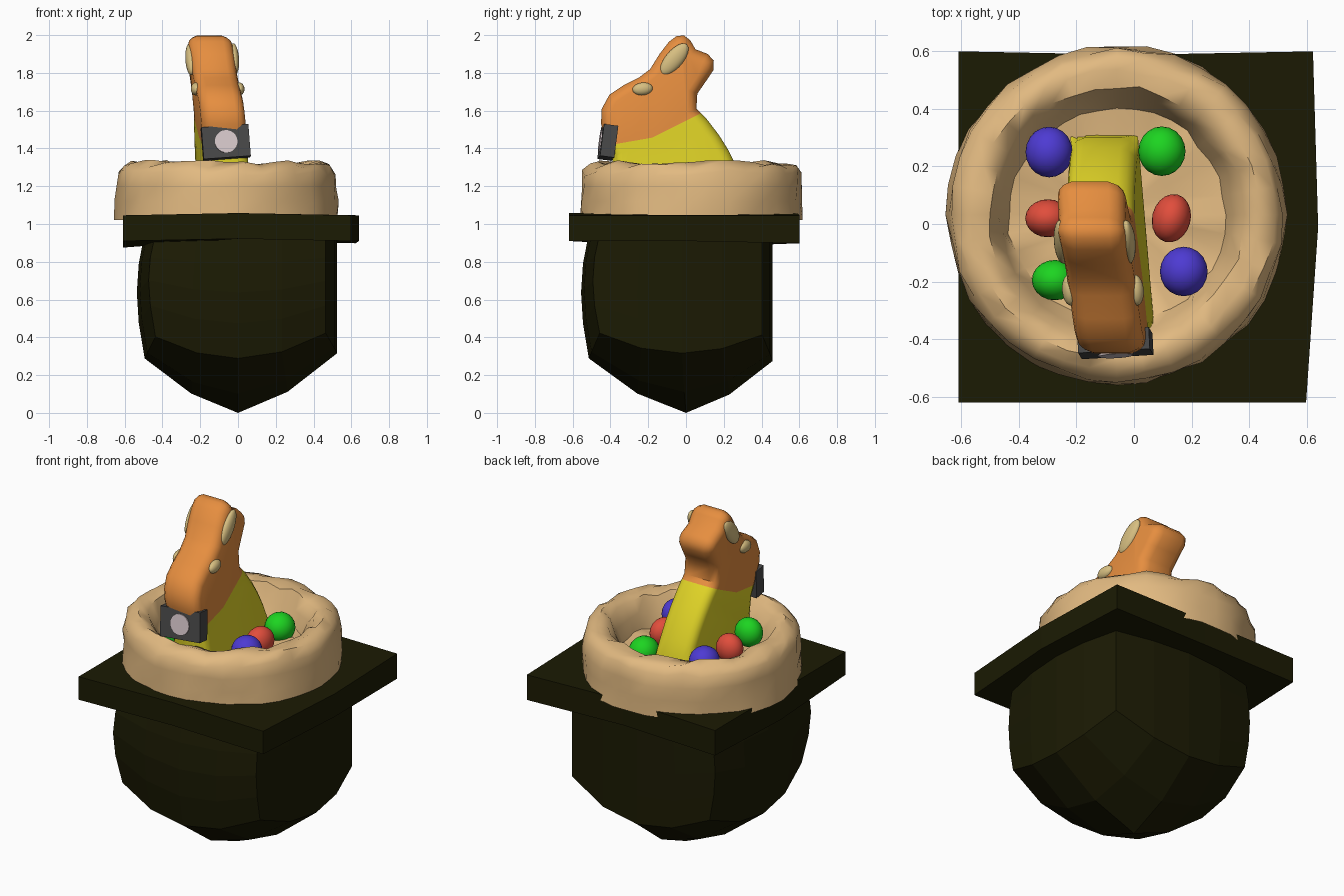
import bpy, bmesh, math, random
from mathutils import Vector

random.seed(4)
if "Cube" in bpy.data.objects:
    bpy.data.objects.remove(bpy.data.objects["Cube"], do_unlink=True)


def material(name, r, g, b):
    m = bpy.data.materials.new(name)
    m.use_nodes = True
    m.diffuse_color = (r, g, b, 1)
    m.node_tree.nodes["Principled BSDF"].inputs["Base Color"].default_value = (r, g, b, 1)
    return m


OLIVE = material("dark olive", .011, .0105, .001)
TAN = material("tan", .76, .49, .22)
ORANGE = material("orange", .79, .27, .05)
YELLOW = material("yellow", .75, .66, .02)
BEIGE = material("beige", .68, .52, .22)
RED = material("red", .75, .075, .045)
GREEN = material("green", .012, .66, .015)
BLUE = material("blue", .075, .043, .65)
GREY = material("dark grey", .065, .065, .065)
PALE = material("pale pink", .68, .58, .6)


def finish(name, bm, mats, smooth=None):
    bmesh.ops.recalc_face_normals(bm, faces=bm.faces[:])
    mesh = bpy.data.meshes.new(name)
    bm.to_mesh(mesh)
    bm.free()
    ob = bpy.data.objects.new(name, mesh)
    bpy.context.collection.objects.link(ob)
    for m in mats:
        mesh.materials.append(m)
    if smooth:
        bpy.ops.object.select_all(action="DESELECT")
        ob.select_set(True)
        bpy.context.view_layer.objects.active = ob
        bpy.ops.object.shade_smooth_by_angle(angle=math.radians(smooth))
    return ob


def divided_cube(cuts):
    bm = bmesh.new()
    bmesh.ops.create_cube(bm, size=2)
    bmesh.ops.subdivide_edges(bm, edges=bm.edges[:], cuts=cuts, use_grid_fill=True)
    return bm


def ellipsoid(name, mat, centre, radii, turn=(0, 0, 0)):
    bm = bmesh.new()
    bmesh.ops.create_icosphere(bm, subdivisions=3, radius=1)
    ob = finish(name, bm, [mat], 60)
    ob.location, ob.scale, ob.rotation_euler = centre, radii, turn


# Pot body: a square block, bulging left and front, with a bowl-shaped underside
bm = divided_cube(3)
for v in bm.verts:
    u, t, w = v.co
    swell = .96 + .08 * (1 - w * w)
    x = u * (.455 + .06 * (1 - t * t)) * (swell if u < 0 else 1.02)
    y = t * (.455 + .06 * (1 - u * u)) * (swell if t < 0 else .93)
    low = .83 * math.hypot(x, y) ** 1.5
    z = low + (.95 - low) * (w + 1) / 2
    v.co = (x, y - .02 * max(abs(u), abs(t)), z)
finish("pot_body", bm, [OLIVE])

# Pot rim: a slightly warped square slab, sagging under its left and back
bm = divided_cube(1)
for v in bm.verts:
    u, t, w = v.co
    x, y, z = u * .61, t * .61 - .01, .99 + w * .068
    if u > 0:
        x += .03 * (1 - t * t) + .012 * t
    if t > 0:
        y -= .012 * (1 - u * u)
    z -= .012 * abs(u)
    if u < 0 and w < 0:
        z -= .035 * (1 - t * t)
    if t > 0 and w < 0:
        z -= .012
    v.co = (x, y, z)
finish("pot_rim", bm, [OLIVE])

# Nest: a bumpy spun ring with an uneven floor
PROFILE = [(.59, 1.02), (.586, 1.12), (.584, 1.2), (.574, 1.272), (.545, 1.308), (.5, 1.324),
           (.445, 1.305), (.405, 1.23), (.375, 1.15), (.2, 1.135)]
SIDES = 36
bm = bmesh.new()
rings = []
for r, z in PROFILE:
    ring = []
    for i in range(SIDES):
        a = math.tau * i / SIDES
        rr = r + random.uniform(-.009, .009)
        zz = z + (random.uniform(-.016, .016) if r < .58 else 0)
        ring.append(bm.verts.new((rr * math.cos(a) - .06, rr * math.sin(a) + .032, zz)))
    rings.append(ring)
for a, b in zip(rings, rings[1:]):
    for i in range(SIDES):
        j = (i + 1) % SIDES
        bm.faces.new((a[i], a[j], b[j], b[i]))
hub = bm.verts.new((-.06, .032, 1.14))
for i in range(SIDES):
    bm.faces.new((rings[-1][i], rings[-1][(i + 1) % SIDES], hub))
finish("nest", bm, [TAN], 50)

# Eggs: colour, position, radii, turn
EGGS = [(BLUE, -.295, .25, 1.24, .082, .088, 0), (RED, -.3, .02, 1.23, .078, .066, 0),
        (GREEN, -.275, -.195, 1.235, .08, .07, 0), (GREEN, .097, .253, 1.195, .082, .086, 0),
        (RED, .13, .02, 1.21, .067, .085, -.25), (BLUE, .173, -.165, 1.238, .083, .086, 0)]
for mat, x, y, z, a, b, turn in EGGS:
    ellipsoid("egg", mat, (x, y, z), (a, b, .083), (0, 0, turn))


# Rabbit: a side outline with rounded edges, leaning and turned a little
def lean(y, z):
    return -.092 - .085 * y - .092 * (z - 1.33)


OUTLINE = [(-.36, 1.12), (-.39, 1.25), (-.39, 1.36), (-.42, 1.44), (-.45, 1.53), (-.446, 1.61),
           (-.405, 1.685), (-.33, 1.735), (-.25, 1.775), (-.19, 1.82), (-.14, 1.9),
           (-.09, 1.965), (-.05, 1.995), (-.01, 1.998), (.023, 1.972), (.05, 1.925),
           (.115, 1.9), (.147, 1.865), (.145, 1.815), (.105, 1.755), (.06, 1.69),
           (.055, 1.61), (.11, 1.555), (.175, 1.47), (.225, 1.39), (.265, 1.31),
           (.3, 1.22), (.31, 1.12)]
pts = [Vector(p) for p in OUTLINE]
count = len(pts)
inward = []
for i in range(count):
    d = (pts[(i + 1) % count] - pts[i - 1]).normalized()
    inward.append(Vector((d.y, -d.x)))
half = [(.117, .052), (.11, .03), (.093, .012), (.065, 0)]
bm = bmesh.new()
rings = []
for side, inset in [(-s, k) for s, k in half] + half[::-1]:
    ring = []
    for p, n in zip(pts, inward):
        q = p + n * inset
        ring.append(bm.verts.new((lean(q.x, q.y) + side, q.x, q.y)))
    rings.append(ring)
for a, b in zip(rings, rings[1:]):
    for i in range(count):
        j = (i + 1) % count
        bm.faces.new((a[i], a[j], b[j], b[i]))
caps = [bm.faces.new(rings[0]), bm.faces.new(rings[-1])]
bmesh.ops.triangulate(bm, faces=caps)
# Colour seam: two sloping cuts meeting at one bend
slopes = [.175, .5]
bend = Vector((0, -.18, 1.457))
for s in slopes:
    bmesh.ops.bisect_plane(bm, geom=bm.verts[:] + bm.edges[:] + bm.faces[:],
                           plane_co=bend, plane_no=(0, -s, 1))
for f in bm.faces:
    c = f.calc_center_median() - bend
    f.material_index = 0 if all(c.z > s * c.y for s in slopes) else 1
finish("rabbit", bm, [ORANGE, YELLOW], 45)

# Eyes and ears on both sides
for side in (-1, 1):
    for name, y, z, a, b, turn in [("eye", -.23, 1.715, .054, .034, .1),
                                   ("ear", -.062, 1.872, .104, .047, .87)]:
        ellipsoid(name, BEIGE, (lean(y, z) + side * .115, y, z), (.027, a, b), (turn, 0, .085))

# Collar tag with a round disc on its face
bm = bmesh.new()
bmesh.ops.create_cube(bm, size=1)
tag = finish("collar_tag", bm, [GREY])
tag.location, tag.scale = (-.065, -.414, 1.432), (.25, .076, .17)
tag.rotation_euler = (-.13, -.07, .06)
bm = bmesh.new()
bmesh.ops.create_cone(bm, cap_ends=True, segments=24, radius1=.06, radius2=.06, depth=.008)
disc = finish("tag_disc", bm, [PALE])
disc.rotation_euler = (math.pi / 2 - .13, -.07, .06)
disc.location = tag.location + tag.rotation_euler.to_matrix() @ Vector((0, -.041, 0))
